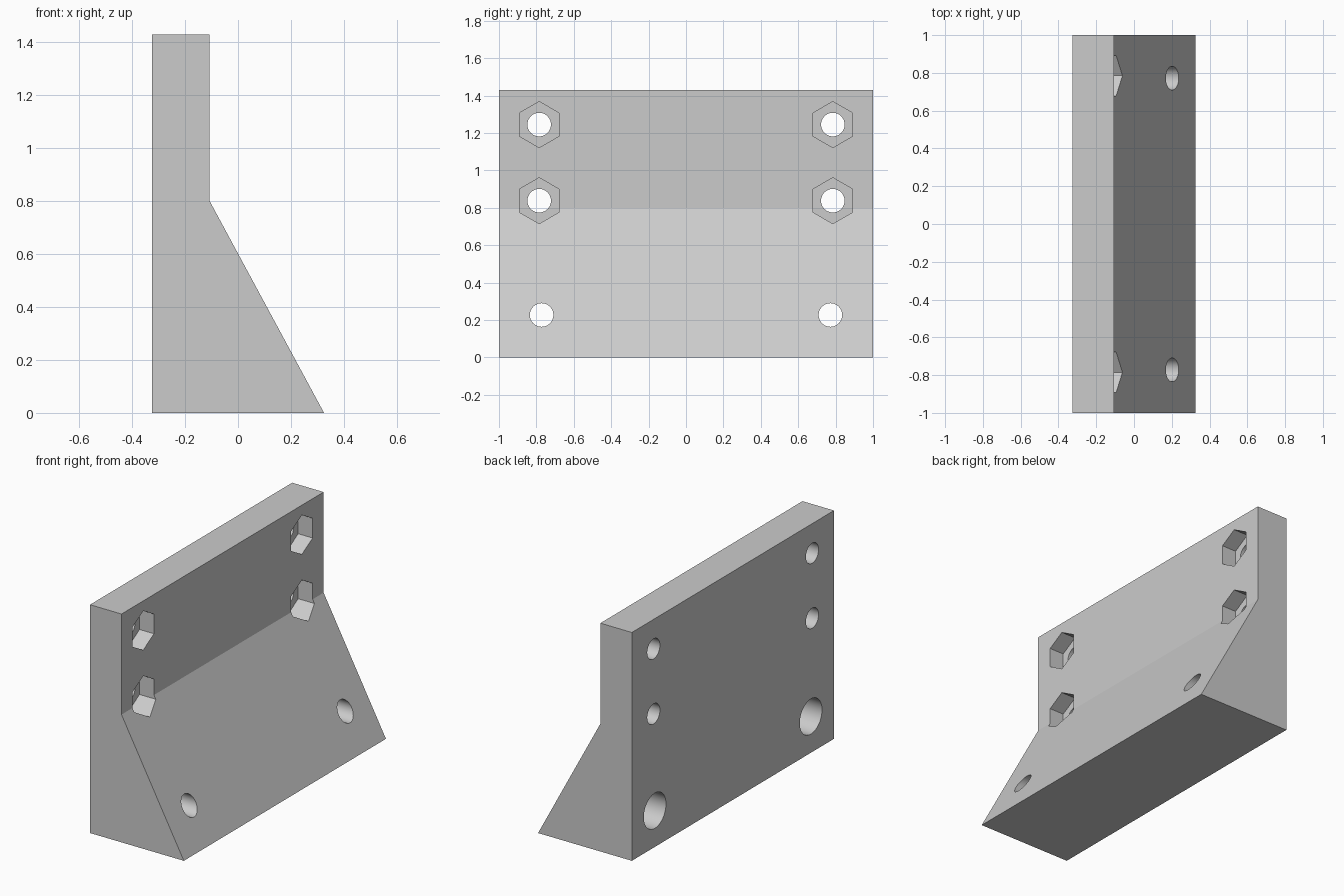
import bpy
import bmesh
import math
from mathutils import Matrix

if "Cube" in bpy.data.objects:
    bpy.data.objects.remove(bpy.data.objects["Cube"], do_unlink=True)

# Plain grey material
grey = bpy.data.materials.new("plain_grey")
grey.use_nodes = True
colour = (0.6, 0.6, 0.6, 1.0)
grey.diffuse_color = colour
grey.node_tree.nodes["Principled BSDF"].inputs["Base Color"].default_value = colour


def add_object(name, bm):
    bmesh.ops.recalc_face_normals(bm, faces=bm.faces)
    mesh = bpy.data.meshes.new(name)
    bm.to_mesh(mesh)
    bm.free()
    mesh.materials.append(grey)
    obj = bpy.data.objects.new(name, mesh)
    bpy.context.collection.objects.link(obj)
    return obj


def cut(target, x0, x1, y, z, radius, sides):
    """Cut a prism running along x from x0 to x1 out of the target."""
    bm = bmesh.new()
    place = Matrix.Translation(((x0 + x1) / 2, y, z)) @ Matrix.Rotation(math.pi / 2, 4, "Y")
    # A hexagon stands on its corner
    points = [(radius * math.sin(math.tau * i / sides), radius * math.cos(math.tau * i / sides))
              for i in range(sides)]
    base = bm.faces.new([bm.verts.new((x0, y + a, z + b)) for a, b in points])
    new = bmesh.ops.extrude_face_region(bm, geom=[base])["geom"]
    bmesh.ops.translate(bm, vec=(x1 - x0, 0, 0),
                        verts=[v for v in new if isinstance(v, bmesh.types.BMVert)])
    cutter = add_object("hole_cutter", bm)
    cutter.hide_render = True
    mod = target.modifiers.new("hole", "BOOLEAN")
    mod.operation = "DIFFERENCE"
    mod.solver = "EXACT"
    mod.object = cutter
    bpy.context.view_layer.objects.active = target
    bpy.ops.object.modifier_apply(modifier=mod.name)
    bpy.data.objects.remove(cutter, do_unlink=True)


# Bracket body: side profile extruded along y
back, front = -0.325, -0.107
profile = [(back, 0), (0.325, 0), (front, 0.80), (front, 1.43), (back, 1.43)]
bm = bmesh.new()
side = bm.faces.new([bm.verts.new((x, -1, z)) for x, z in profile])
new = bmesh.ops.extrude_face_region(bm, geom=[side])["geom"]
bmesh.ops.translate(bm, vec=(0, 2, 0), verts=[v for v in new if isinstance(v, bmesh.types.BMVert)])
body = add_object("mounting_bracket", bm)

for s in (-1, 1):
    # Upper bolt holes with hexagonal nut pockets
    for z in (1.245, 0.838):
        cut(body, -0.5, 0.5, s * 0.785, z, 0.063, 48)
        cut(body, front - 0.10, 0.5, s * 0.785, z, 0.123, 6)
    # Lower bolt holes, counterbored from the back
    cut(body, -0.5, 0.5, s * 0.772, 0.227, 0.063, 48)
    cut(body, -0.5, -0.02, s * 0.772, 0.227, 0.11, 48)

# Smooth bores, crisp edges
bpy.ops.object.select_all(action="DESELECT")
body.select_set(True)
bpy.context.view_layer.objects.active = body
bpy.ops.object.shade_smooth_by_angle(angle=math.radians(20))
